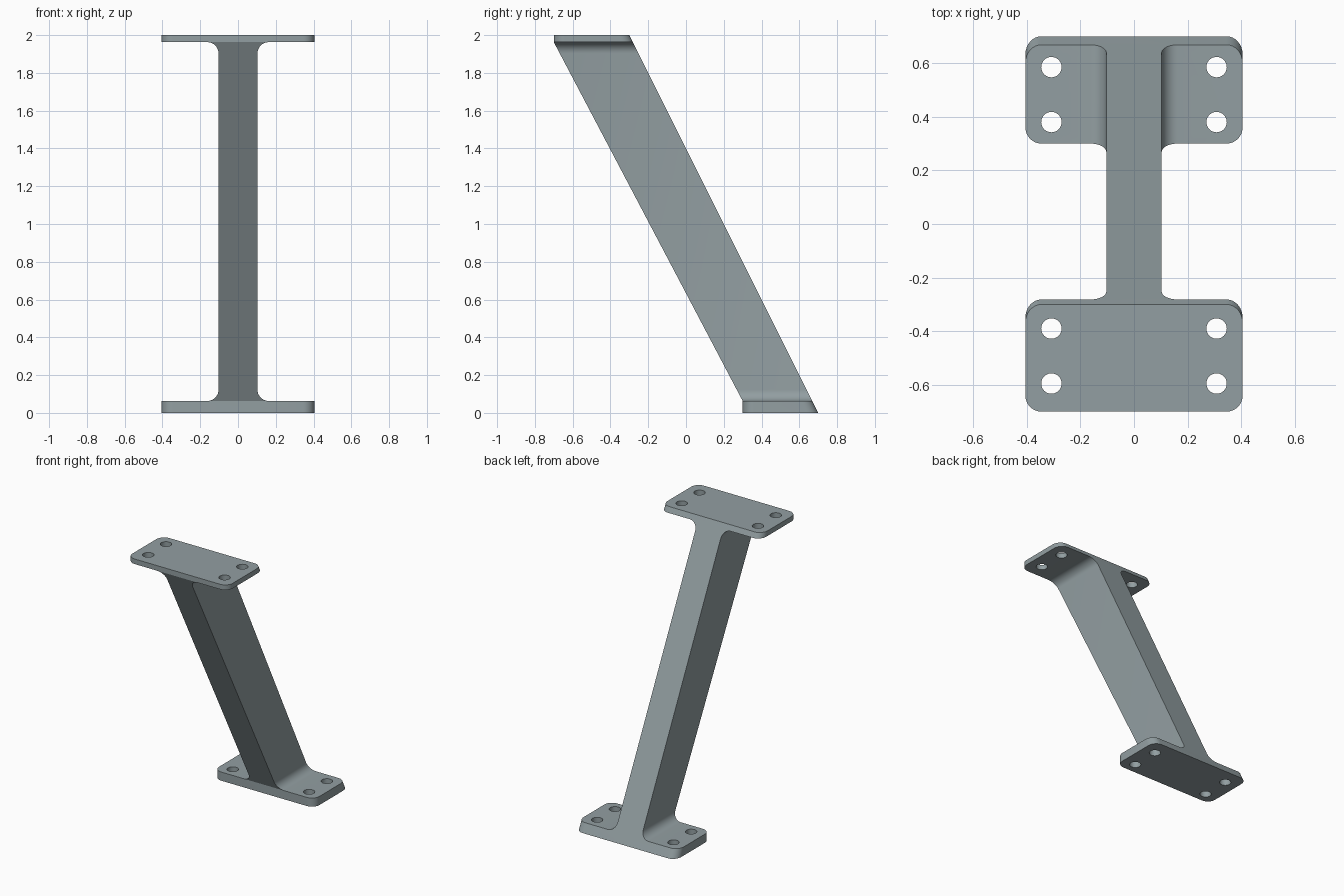
import bpy, bmesh, math

if "Cube" in bpy.data.objects:
    bpy.data.objects.remove(bpy.data.objects["Cube"])

W, WEB, R = 0.405, 0.103, 0.06      # plate half width, web half width, fillet radius
LOW, HIGH = 0.063, 1.963            # inner faces of the two plates


def front_y(z):
    """Front silhouette: upright at the plates, slanted along the web."""
    t = min(max((z - LOW) / (HIGH - LOW), 0), 1)
    return 0.30 - t


def back_y(z):
    """Back silhouette: one straight slant."""
    return 0.70 - z / 2


steel = bpy.data.materials.new("grey_steel")
steel.diffuse_color = (0.29, 0.345, 0.36, 1)
steel.use_nodes = True
steel.node_tree.nodes["Principled BSDF"].inputs["Base Color"].default_value = steel.diffuse_color

# Right half of the I-shaped outline, bottom to top, with filleted web
N = 8
arc = [i * math.pi / 2 / N for i in range(N + 1)]
half = [(W, 0), (W, LOW)]
half += [(WEB + R * (1 - math.sin(a)), LOW + R * (1 - math.cos(a))) for a in arc]
half += [(WEB + R * (1 - math.cos(a)), HIGH - R * (1 - math.sin(a))) for a in arc]
half += [(W, HIGH), (W, 2)]
outline = half + [(-x, z) for x, z in reversed(half)]
n, h = len(outline), len(half)

bm = bmesh.new()
front = [bm.verts.new((x, front_y(z), z)) for x, z in outline]
back = [bm.verts.new((x, back_y(z), z)) for x, z in outline]
for i in range(n):
    j = (i + 1) % n
    bm.faces.new((front[i], front[j], back[j], back[i]))
bm.faces.new(back)
# Front is split into lower plate, web and upper plate
for a, b in ((0, 2), (2, h - 3), (h - 3, h - 1)):
    bm.faces.new(front[a:b + 1] + front[n - 1 - b:n - a])
bmesh.ops.recalc_face_normals(bm, faces=bm.faces)

# Rounded plate corners
corners = [e for e in bm.edges
           if all(abs(v.co.x) > W - 0.001 for v in e.verts)
           and e.verts[0].co.x * e.verts[1].co.x > 0
           and abs(e.verts[0].co.z - e.verts[1].co.z) > 0.01]
bmesh.ops.bevel(bm, geom=corners, offset=0.06, segments=8, profile=0.5,
                affect='EDGES')
mesh = bpy.data.meshes.new("slanted_bracket")
bm.to_mesh(mesh)
bm.free()
bracket = bpy.data.objects.new("slanted_bracket", mesh)
bpy.context.collection.objects.link(bracket)
mesh.materials.append(steel)

# Bolt holes through both plates
bm = bmesh.new()
for z, ys in ((LOW / 2, (0.38, 0.585)), ((HIGH + 2) / 2, (-0.39, -0.595))):
    for y in ys:
        for x in (-0.308, 0.308):
            ring = bmesh.ops.create_cone(bm, cap_ends=True, segments=32,
                                         radius1=0.038, radius2=0.038, depth=0.2)
            bmesh.ops.translate(bm, verts=ring["verts"], vec=(x, y, z))
cut_mesh = bpy.data.meshes.new("hole_cutter")
bm.to_mesh(cut_mesh)
bm.free()
cut_mesh.materials.append(steel)
cutter = bpy.data.objects.new("hole_cutter", cut_mesh)
bpy.context.collection.objects.link(cutter)
cutter.hide_render = True

mod = bracket.modifiers.new("bolt_holes", 'BOOLEAN')
mod.operation = 'DIFFERENCE'
mod.solver = 'EXACT'
mod.object = cutter
bpy.context.view_layer.objects.active = bracket
bracket.select_set(True)
bpy.ops.object.modifier_apply(modifier=mod.name)
bpy.data.objects.remove(cutter)
bpy.ops.object.shade_smooth_by_angle(angle=math.radians(25))
